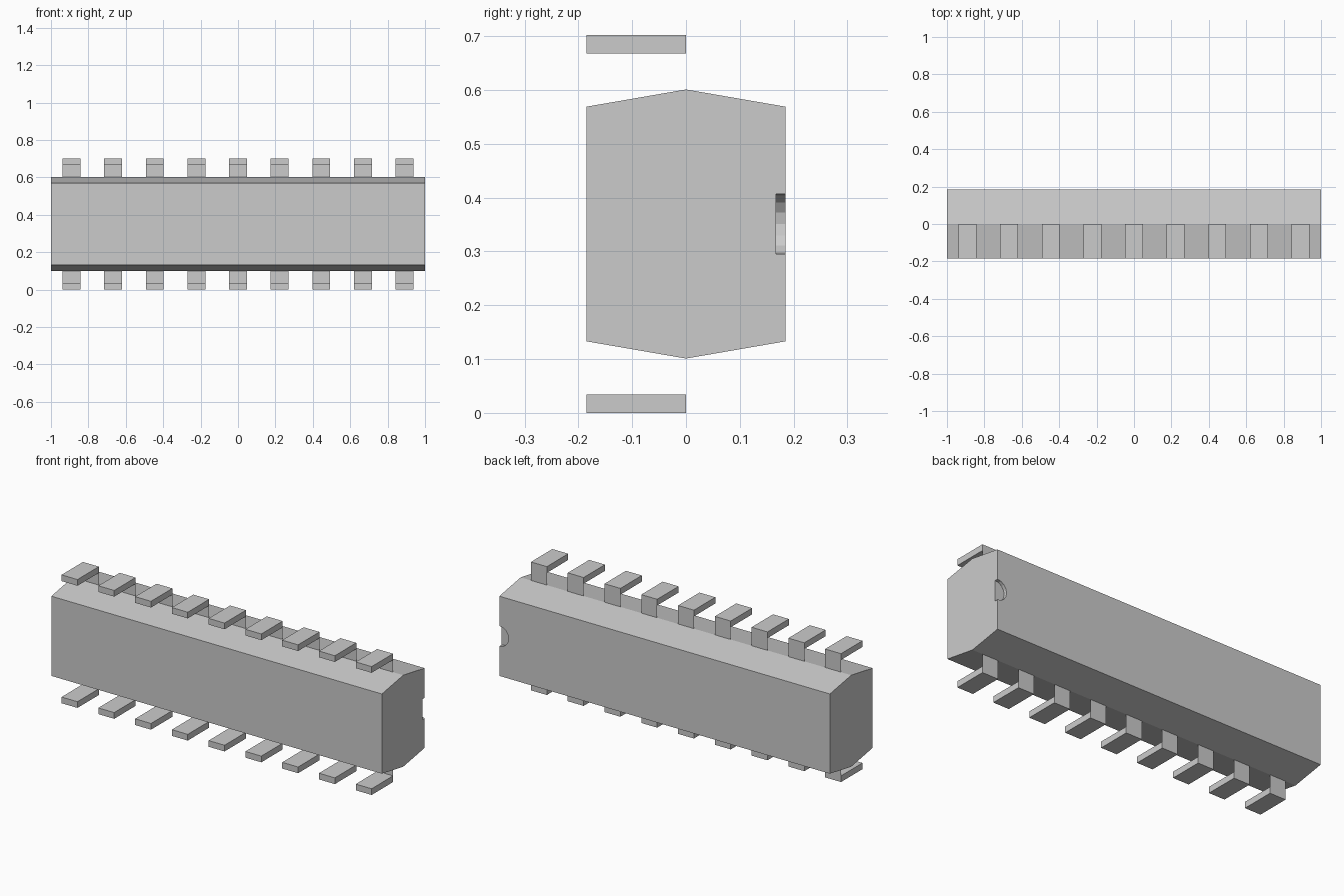
import bpy, bmesh, math
from mathutils import Matrix

if "Cube" in bpy.data.objects:
    bpy.data.objects.remove(bpy.data.objects["Cube"], do_unlink=True)

MID = 0.351           # height of the centre line
HALF_DEPTH = 0.185
RIDGE = 0.25          # ridge distance from the centre line
SHOULDER = 0.218

grey = bpy.data.materials.new("plain grey")
grey.use_nodes = True
colour = (0.6, 0.6, 0.6, 1)
grey.diffuse_color = colour
grey.node_tree.nodes["Principled BSDF"].inputs["Base Color"].default_value = colour


def add_object(name, bm):
    bmesh.ops.recalc_face_normals(bm, faces=bm.faces)
    mesh = bpy.data.meshes.new(name)
    bm.to_mesh(mesh)
    bm.free()
    mesh.materials.append(grey)
    obj = bpy.data.objects.new(name, mesh)
    bpy.context.scene.collection.objects.link(obj)
    return obj


# Body: hexagonal profile extruded along x
bm = bmesh.new()
profile = [(-HALF_DEPTH, -SHOULDER), (0, -RIDGE), (HALF_DEPTH, -SHOULDER),
           (HALF_DEPTH, SHOULDER), (0, RIDGE), (-HALF_DEPTH, SHOULDER)]
end = bm.faces.new([bm.verts.new((-1, y, MID + z)) for y, z in profile])
ext = bmesh.ops.extrude_face_region(bm, geom=[end])
bmesh.ops.translate(bm, vec=(2, 0, 0),
                    verts=[v for v in ext["geom"] if isinstance(v, bmesh.types.BMVert)])
body = add_object("body", bm)

# Half-round notch in the back face at one end
bm = bmesh.new()
bmesh.ops.create_cone(bm, cap_ends=True, segments=16, radius1=0.056, radius2=0.056, depth=0.036,
                      matrix=Matrix.Translation((1, HALF_DEPTH, MID)) @ Matrix.Rotation(math.pi / 2, 4, "X"))
cutter = add_object("notch_cutter", bm)
cutter.hide_render = True
cutter.hide_viewport = True
cut = body.modifiers.new("notch", "BOOLEAN")
cut.operation = "DIFFERENCE"
cut.solver = "EXACT"
cut.object = cutter


def add_pin(name, x, side):
    """Flat bar bent forward, joined to the body ridge by a thin web."""
    half_w, inner, outer = 0.048, 0.317, 0.351
    bm = bmesh.new()
    bmesh.ops.create_cube(bm, size=1)
    bmesh.ops.scale(bm, vec=(2 * half_w, HALF_DEPTH, outer - inner), verts=bm.verts)
    bmesh.ops.translate(bm, vec=(x, -HALF_DEPTH / 2, MID + side * (inner + outer) / 2), verts=bm.verts)
    # Web runs from the inner rear edge to the ridge
    edge = [e for e in bm.edges
            if all(abs(v.co.y) < 1e-4 and abs(v.co.z - MID) < inner + 0.01 for v in e.verts)]
    web = bmesh.ops.extrude_edge_only(bm, edges=edge)
    for v in web["geom"]:
        if isinstance(v, bmesh.types.BMVert):
            v.co.z = MID + side * RIDGE
    add_object(name, bm)


# Two rows of nine pins
for row, side in (("upper", 1), ("lower", -1)):
    for i in range(9):
        add_pin(f"{row}_pin_{i + 1}", (i - 4) * 0.2225, side)
